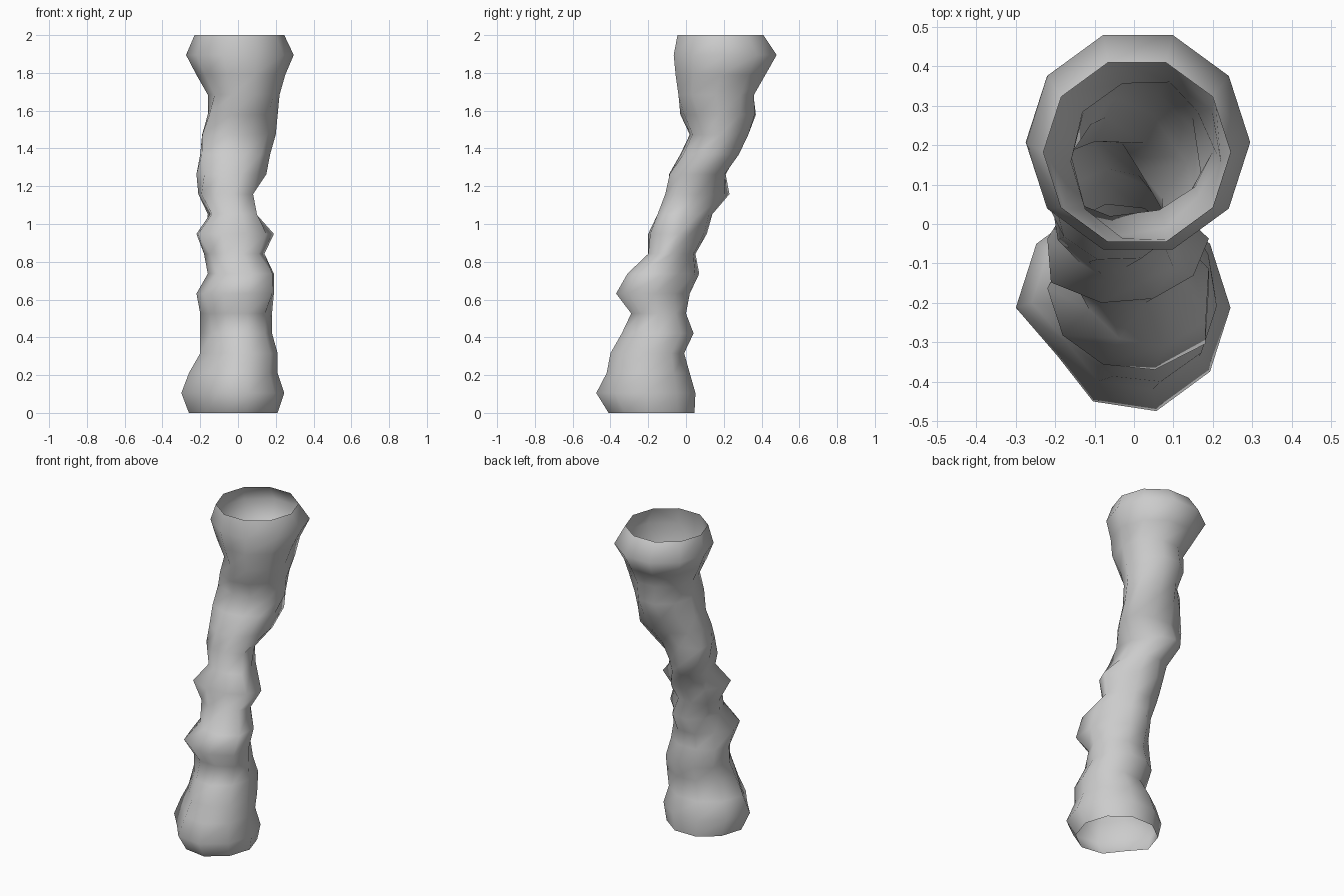
import bpy
import bmesh
from math import cos, sin, pi

cube = bpy.data.objects.get("Cube")
if cube:
    bpy.data.objects.remove(cube, do_unlink=True)

SIDES = 10
HEIGHT = 2.0

# Extents of each evenly spaced ring, bottom to top: left, right, front, back
RINGS = [
    (-.26, .21, -.41, .045), (-.3, .245, -.475, .05), (-.26, .21, -.42, .02),
    (-.2, .21, -.4, -.01), (-.2, .18, -.34, .04), (-.2, .18, -.29, 0),
    (-.22, .19, -.37, .02), (-.16, .19, -.31, .07), (-.18, .14, -.2, .05),
    (-.22, .19, -.2, .11), (-.16, .1, -.15, .14), (-.21, .08, -.11, .23),
    (-.22, .15, -.09, .21), (-.2, .17, -.03, .28), (-.19, .2, .02, .33),
    (-.16, .21, -.03, .37), (-.16, .22, -.04, .36), (-.22, .25, -.055, .42),
    (-.275, .295, -.065, .48), (-.23, .245, -.045, .41),
]

# Swelling of each ring's corners: back left, back right, front right, front left
FOOT = (0, 0, -.27, 0)
ANKLE = (.12, 0, -.2, 0)
MOUTH = (0, 0, 0, 0)
FOLDS = [
    (0, 0, -.1, 0), (-.15, -.15, 0, .2), (-.35, 0, -.1, .2),
    (-.15, .1, 0, 0), (-.4, -.1, .2, 0), (0, .4, .15, .3),
    (-.3, .15, .1, .35), (.15, .25, -.05, -.12), (.2, 0, .2, -.1),
    (-.1, -.3, .25, -.05), (-.1, 0, .2, -.1), (.1, .05, 0, .05),
]
CORNERS = [FOOT] * 3 + [ANKLE] * 2 + FOLDS + [MOUTH] * 3


def fit(values, low, high):
    """Stretch a list of values to fill the range low..high."""
    a, b = min(values), max(values)
    return [low + (v - a) * (high - low) / (b - a) for v in values]


def ring_points(extents, corners):
    """Rounded ring whose four corners swell out or fold in."""
    xs, ys = [], []
    for k in range(SIDES):
        angle = 2 * pi * k / SIDES
        swell = corners[int(4 * k / SIDES)]
        radius = 1 + swell * sin(2 * angle) ** 2
        xs.append(radius * cos(angle))
        ys.append(radius * sin(angle))
    left, right, front, back = extents
    return zip(fit(xs, left, right), fit(ys, front, back))


# Tube: one open skin lofted through the rings
bm = bmesh.new()
loops = []
for level, (extents, corners) in enumerate(zip(RINGS, CORNERS)):
    z = HEIGHT * level / (len(RINGS) - 1)
    loops.append([bm.verts.new((x, y, z)) for x, y in ring_points(extents, corners)])
for lower, upper in zip(loops, loops[1:]):
    for k in range(SIDES):
        n = (k + 1) % SIDES
        face = bm.faces.new((lower[k], lower[n], upper[n], upper[k]))
        face.smooth = True

mesh = bpy.data.meshes.new("folded_tube")
bm.to_mesh(mesh)
bm.free()
tube = bpy.data.objects.new("folded_tube", mesh)
bpy.context.collection.objects.link(tube)

# Plain grey skin
grey = bpy.data.materials.new("plain_grey")
grey.use_nodes = True
colour = (0.6, 0.6, 0.6, 1)
grey.diffuse_color = colour
grey.node_tree.nodes["Principled BSDF"].inputs["Base Color"].default_value = colour
mesh.materials.append(grey)
